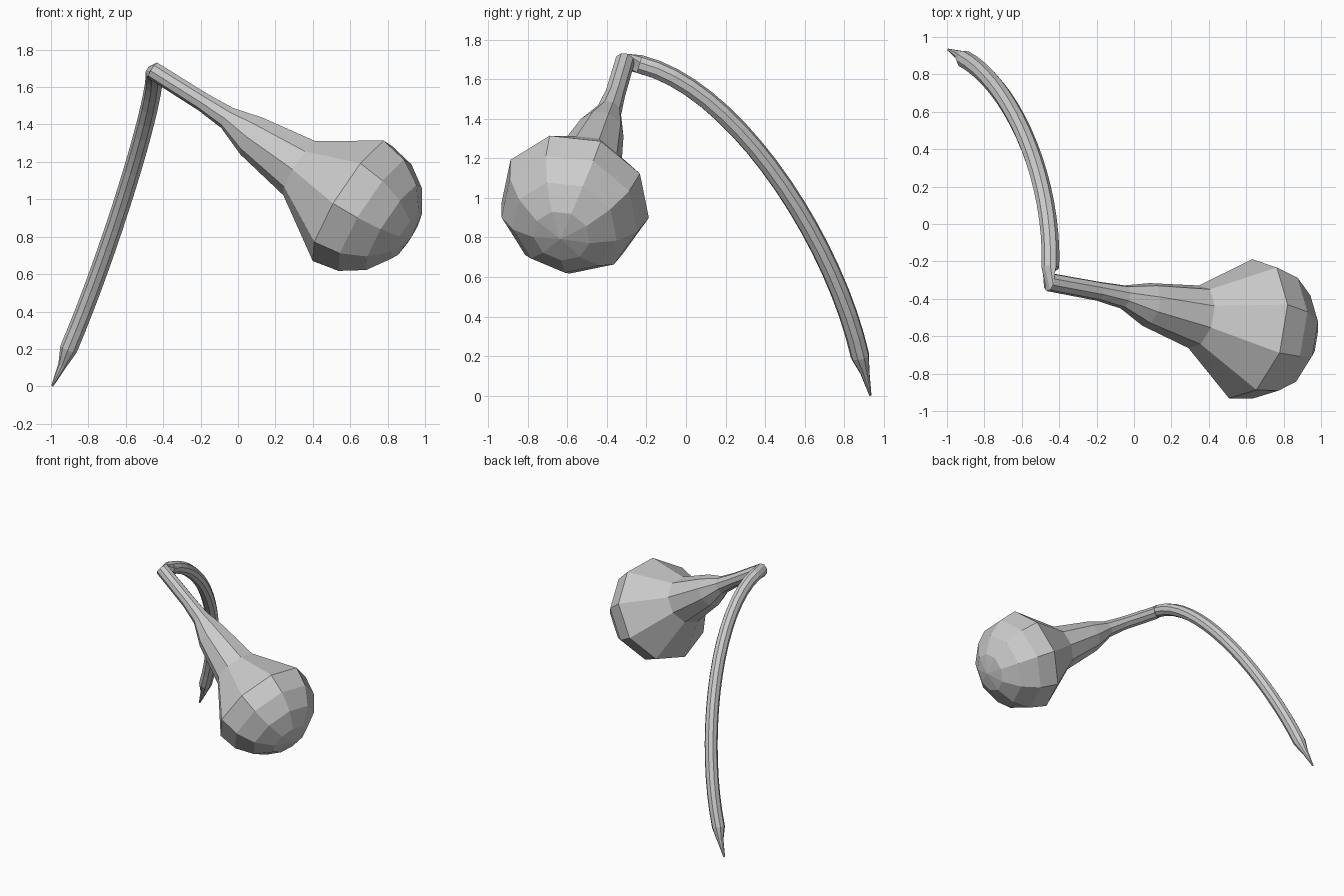
import bpy, bmesh, math
from mathutils import Vector
from mathutils.geometry import interpolate_bezier

cube = bpy.data.objects.get("Cube")
if cube:
    bpy.data.objects.remove(cube)

SIDES = 9
axis = Vector((0.83, -0.195, -0.527)).normalized()
bulb_centre = Vector((0.606, -0.56, 0.995))
BULB_R = 0.385

# Rings run from the bulb's round end, along the neck, down the tail to its tip:
# each is (centre, direction, radius)
rings = []
for k in range(1, 5):
    a = math.radians(22.5 * k)
    rings.append((bulb_centre + axis * BULB_R * math.cos(a), -axis, BULB_R * math.sin(a)))

# Flared neck
for centre, radius in [((0.335, -0.496, 1.168), 0.173), ((0.075, -0.43, 1.34), 0.118),
                       ((-0.055, -0.39, 1.435), 0.064), ((-0.185, -0.36, 1.52), 0.052),
                       ((-0.455, -0.31, 1.69), 0.05)]:
    rings.append((Vector(centre), -axis, radius))

# Curved tail
path = interpolate_bezier(Vector((-0.447, -0.235, 1.675)), Vector((-0.43, 0.25, 1.56)),
                          Vector((-0.66, 0.75, 0.78)), Vector((-0.905, 0.88, 0.2)), 18)
for i, p in enumerate(path):
    direction = path[min(i + 1, len(path) - 1)] - path[max(i - 1, 0)]
    rings.append((p, direction.normalized(), 0.048))

# Pointed tip
tip = Vector((-0.993, 0.932, 0.002))
tip_dir = (tip - path[-1]).normalized()
rings.append((Vector((-0.938, 0.905, 0.115)), tip_dir, 0.024))
rings.append((tip, tip_dir, 0.006))

# Loft the rings, carrying the cross-section frame along without twist
bm = bmesh.new()
u = Vector((0.536, 0, 0.844))
u = (u - axis * u.dot(axis)).normalized()
last_dir = -axis
loops = []
for centre, direction, radius in rings:
    u = last_dir.rotation_difference(direction) @ u
    w = u.cross(direction)
    last_dir = direction
    loops.append([])
    for s in range(SIDES):
        a = math.radians(20) + math.tau * s / SIDES
        loops[-1].append(bm.verts.new(centre + radius * (math.cos(a) * u + math.sin(a) * w)))

for a, b in zip(loops, loops[1:]):
    for s in range(SIDES):
        t = (s + 1) % SIDES
        bm.faces.new((a[s], a[t], b[t], b[s]))
pole = bm.verts.new(bulb_centre + axis * BULB_R)
for s in range(SIDES):
    bm.faces.new((pole, loops[0][(s + 1) % SIDES], loops[0][s]))
bm.faces.new(loops[-1])
bmesh.ops.recalc_face_normals(bm, faces=bm.faces)

mesh = bpy.data.meshes.new("bulb_and_tail")
bm.to_mesh(mesh)
bm.free()

# Plain grey colour
grey = bpy.data.materials.new("plain_grey")
grey.use_nodes = True
colour = (0.6, 0.6, 0.6, 1)
grey.diffuse_color = colour
grey.node_tree.nodes["Principled BSDF"].inputs["Base Color"].default_value = colour
mesh.materials.append(grey)

body = bpy.data.objects.new("bulb_and_tail", mesh)
bpy.context.collection.objects.link(body)
